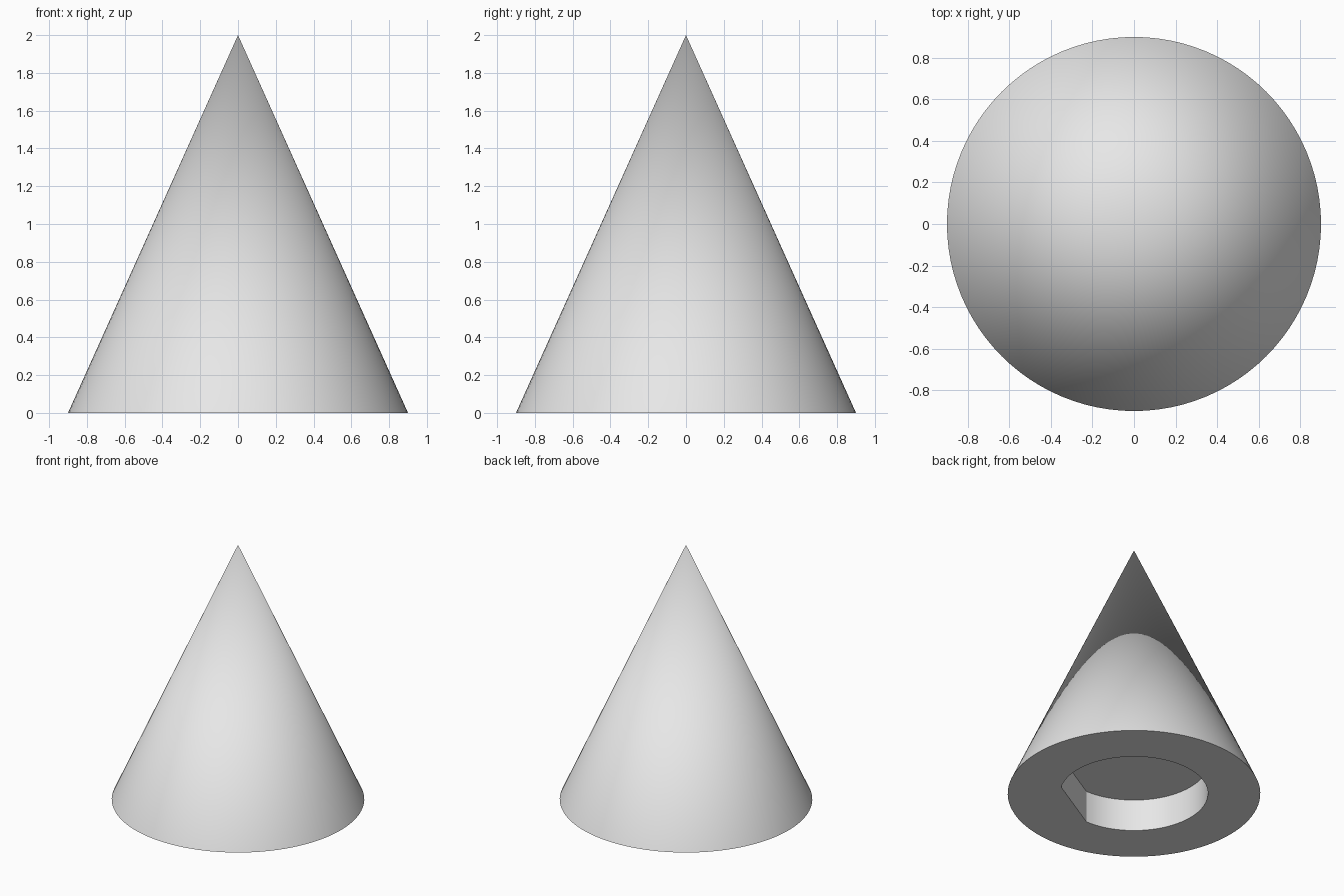
import bpy
import bmesh
from math import cos, sin, radians

cube = bpy.data.objects.get("Cube")
if cube:
    bpy.data.objects.remove(cube, do_unlink=True)

RADIUS, HEIGHT = 0.9, 2.0
SOCKET_RADIUS, SOCKET_DEPTH = 0.527, 0.25
SEGMENTS = 96

grey = bpy.data.materials.new("light_grey")
grey.use_nodes = True
colour = (0.8, 0.8, 0.8, 1)
grey.diffuse_color = colour
grey.node_tree.nodes["Principled BSDF"].inputs["Base Color"].default_value = colour


def ring(bm, radius, z, angles):
    """Closed loop of edges at the given angles in degrees."""
    verts = [bm.verts.new((radius * cos(radians(a)), radius * sin(radians(a)), z))
             for a in angles]
    return verts, [bm.edges.new((v, verts[i - 1])) for i, v in enumerate(verts)]


bm = bmesh.new()

# Conical shell
rim, rim_edges = ring(bm, RADIUS, 0, [i * 360 / SEGMENTS for i in range(SEGMENTS)])
apex = bm.verts.new((0, 0, HEIGHT))
for i, v in enumerate(rim):
    bm.faces.new((rim[i - 1], v, apex))

# D-shaped socket: an arc of 300 degrees closed by one flat wall
arc = [-30 + i * 5 for i in range(61)]
mouth, mouth_edges = ring(bm, SOCKET_RADIUS, 0, arc)
top, top_edges = ring(bm, SOCKET_RADIUS, SOCKET_DEPTH, arc)
for i in range(len(arc)):
    bm.faces.new((mouth[i - 1], mouth[i], top[i], top[i - 1]))
bm.faces.new(top)

# Flat underside around the socket
bmesh.ops.triangle_fill(bm, edges=rim_edges + mouth_edges, use_beauty=True,
                        normal=(0, 0, -1))
bmesh.ops.recalc_face_normals(bm, faces=bm.faces)

mesh = bpy.data.meshes.new("cone_body")
bm.to_mesh(mesh)
bm.free()
mesh.materials.append(grey)
body = bpy.data.objects.new("cone_body", mesh)
bpy.context.collection.objects.link(body)

# Smooth sides with sharp rims
bpy.ops.object.select_all(action="DESELECT")
body.select_set(True)
bpy.context.view_layer.objects.active = body
bpy.ops.object.shade_smooth_by_angle(angle=radians(25))
